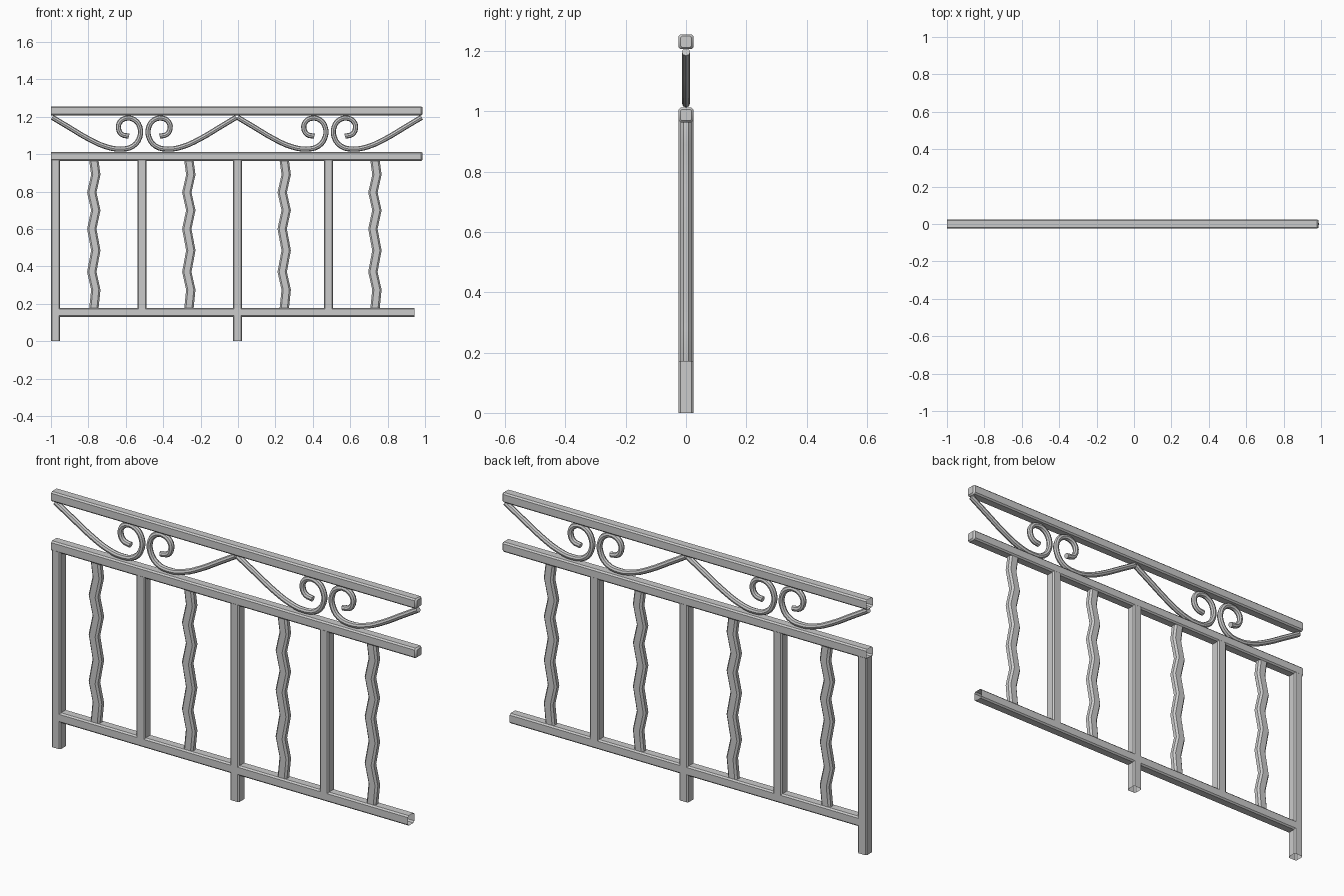
import bpy, bmesh
from mathutils import Vector

if "Cube" in bpy.data.objects:
    bpy.data.objects.remove(bpy.data.objects["Cube"])


def loft(name, rings, cap_start=False, cap_end=False):
    """Skin a list of equal-sized point rings."""
    bm = bmesh.new()
    loops = [[bm.verts.new(p) for p in ring] for ring in rings]
    n = len(loops[0])
    for a, b in zip(loops, loops[1:]):
        for i in range(n):
            j = (i + 1) % n
            bm.faces.new((a[i], a[j], b[j], b[i]))
    if cap_start:
        bm.faces.new(loops[0][::-1])
    if cap_end:
        bm.faces.new(loops[-1])
    bmesh.ops.recalc_face_normals(bm, faces=bm.faces)
    me = bpy.data.meshes.new(name)
    bm.to_mesh(me)
    bm.free()
    ob = bpy.data.objects.new(name, me)
    bpy.context.collection.objects.link(ob)
    smooth(ob)
    return ob


def smooth(ob):
    bpy.ops.object.select_all(action='DESELECT')
    ob.select_set(True)
    bpy.context.view_layer.objects.active = ob
    bpy.ops.object.shade_smooth_by_angle(angle=0.6)


def section(hw, hd, c):
    """Rectangle with chamfered corners."""
    return [(hw, -hd + c), (hw, hd - c), (hw - c, hd), (-hw + c, hd),
            (-hw, hd - c), (-hw, -hd + c), (-hw + c, -hd), (hw - c, -hd)]


def rail(name, x0, x1, z, closed):
    def ring(x, s):
        return [(x, b * s, z + a * s) for a, b in section(0.0245, 0.025, 0.007)]
    rings = [ring(x0, 1), ring(x1 - 0.008, 1), ring(x1, 0.75)] if closed \
        else [ring(x0, 1), ring(x1, 1)]
    return loft(name, rings, cap_end=closed)


def post(name, x, z0, z1):
    return loft(name, [[(x + a, b, z) for a, b in section(0.0245, 0.025, 0.006)]
                       for z in (z0, z1)])


# Horizontal rails
rail("top_rail", -1.0, 0.987, 1.231, True)
rail("middle_rail", -1.0, 0.987, 0.988, True)
rail("bottom_rail", -0.976, 0.943, 0.154, False)

# Ground posts and shorter straight balusters
post("end_post", -0.9755, 0.0, 0.97)
post("centre_post", -0.003, 0.0, 0.97)
post("straight_baluster_left", -0.514, 0.17, 0.97)
post("straight_baluster_right", 0.484, 0.17, 0.97)

# Wavy balusters
WAVE = [(0.17, 0), (0.275, 1), (0.37, -1), (0.485, 1), (0.60, -1),
        (0.70, 1), (0.795, -1), (0.89, 1), (0.97, 0)]
for k, x in enumerate((-0.771, -0.263, 0.247, 0.732)):
    loft("wavy_baluster_%d" % (k + 1),
         [[(x + 0.0107 * s + a, b, z) for a, b in section(0.025, 0.018, 0.009)]
          for z, s in WAVE])

# Scrollwork: half a scroll as (distance from mirror line, height)
SCROLL = [(0.492, 1.197), (0.40, 1.142), (0.295, 1.08), (0.205, 1.04),
          (0.125, 1.027), (0.06, 1.043), (0.024, 1.092), (0.024, 1.145),
          (0.052, 1.183), (0.097, 1.192), (0.130, 1.172), (0.138, 1.138),
          (0.121, 1.106), (0.082, 1.096)]


def scroll(name, centre, side):
    cu = bpy.data.curves.new(name, 'CURVE')
    cu.dimensions = '3D'
    cu.resolution_u = 3
    cu.bevel_depth = 0.0138
    cu.bevel_resolution = 2
    cu.use_fill_caps = True
    sp = cu.splines.new('BEZIER')
    sp.bezier_points.add(len(SCROLL) - 1)
    for bp, (d, z) in zip(sp.bezier_points, SCROLL):
        bp.co = Vector((centre + side * d, 0, z))
        bp.handle_left_type = bp.handle_right_type = 'AUTO'
    ob = bpy.data.objects.new(name, cu)
    bpy.context.collection.objects.link(ob)
    bpy.ops.object.select_all(action='DESELECT')
    ob.select_set(True)
    bpy.context.view_layer.objects.active = ob
    bpy.ops.object.convert(target='MESH')
    smooth(bpy.context.view_layer.objects.active)


for label, c in (("left", -0.501), ("right", 0.49)):
    for side_name, s in (("a", -1), ("b", 1)):
        scroll("scroll_%s_%s" % (label, side_name), c, s)
